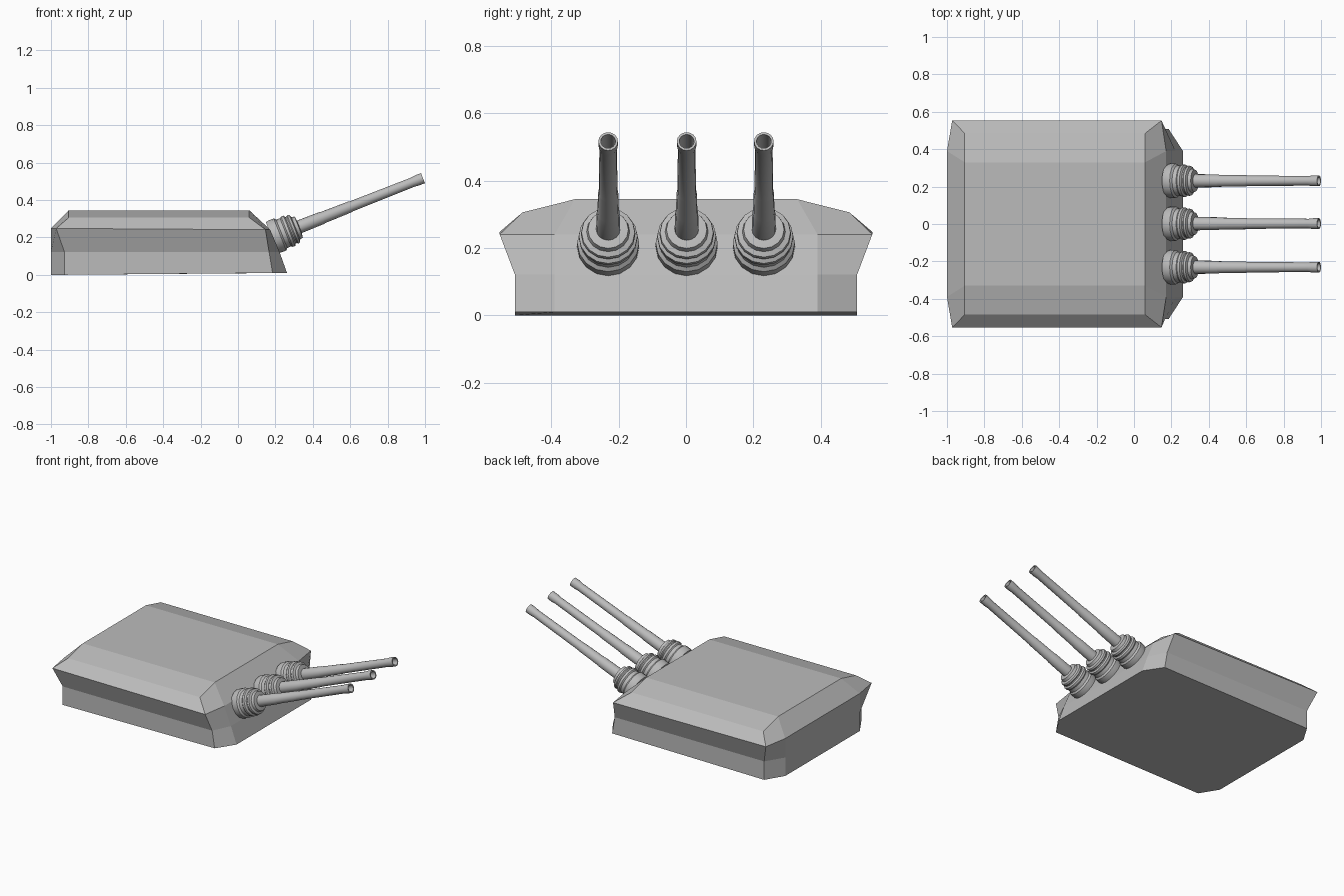
import bpy, bmesh, math
from mathutils import Matrix

if "Cube" in bpy.data.objects:
    bpy.data.objects.remove(bpy.data.objects["Cube"])

grey = bpy.data.materials.new("light_grey_metal")
grey.diffuse_color = (0.5, 0.5, 0.5, 1)
grey.use_nodes = True
grey.node_tree.nodes["Principled BSDF"].inputs["Base Color"].default_value = grey.diffuse_color


def finish(bm, name, smooth=False):
    bmesh.ops.recalc_face_normals(bm, faces=bm.faces[:])
    me = bpy.data.meshes.new(name)
    bm.to_mesh(me)
    bm.free()
    me.materials.append(grey)
    ob = bpy.data.objects.new(name, me)
    bpy.context.collection.objects.link(ob)
    if smooth:
        me.shade_smooth()
        me.set_sharp_from_angle(angle=math.radians(32))
    return ob


# Armoured house: stacked eight-sided rings, each given as a half outline
# (front inner, front corner, rear corner, rear inner) and mirrored in y
def ring(bm, half):
    pts = half + [(x, -y, z) for x, y, z in reversed(half)]
    return [bm.verts.new(p) for p in pts]


bm = bmesh.new()
levels = [
    [(0.262, 0.39, 0.01), (0.185, 0.508, 0.01), (-0.928, 0.508, 0.0), (-1.0, 0.39, 0.0)],
    [(0.222, 0.39, 0.122), (0.166, 0.508, 0.122), (-0.928, 0.508, 0.122), (-1.0, 0.39, 0.122)],
    [(0.172, 0.39, 0.241), (0.147, 0.553, 0.241), (-0.972, 0.553, 0.248), (-1.0, 0.39, 0.248)],
    [(0.06, 0.33, 0.345), (0.06, 0.485, 0.306), (-0.905, 0.485, 0.306), (-0.905, 0.33, 0.345)],
]
rings = [ring(bm, h) for h in levels]
for a, b in zip(rings, rings[1:]):
    for i in range(8):
        j = (i + 1) % 8
        bm.faces.new((a[i], a[j], b[j], b[i]))
bm.faces.new(rings[0])
# Roof: flat centre with a sloped strip on each side
t = rings[-1]
bm.faces.new((t[0], t[1], t[2], t[3]))
bm.faces.new((t[4], t[5], t[6], t[7]))
bm.faces.new((t[0], t[3], t[4], t[7]))
finish(bm, "turret_house")


# Lathed parts: (distance along gun, radius) profiles spun round the gun axis
def lathe(name, profile, y, sides=16):
    bm = bmesh.new()
    loops = []
    for s, r in profile:
        loops.append([bm.verts.new((s, r * math.cos(2 * math.pi * k / sides),
                                    r * math.sin(2 * math.pi * k / sides)))
                      for k in range(sides)])
    for a, b in zip(loops, loops[1:]):
        for k in range(sides):
            n = (k + 1) % sides
            bm.faces.new((a[k], a[n], b[n], b[k]))
    bm.faces.new(loops[0])
    bm.faces.new(loops[-1])
    tilt = Matrix.Translation((0.2, y, 0.206)) @ Matrix.Rotation(math.radians(-21.5), 4, 'Y')
    bm.transform(tilt)
    finish(bm, name, True)


bag = [(-0.02, 0.088), (-0.006, 0.092), (0.026, 0.092), (0.036, 0.082), (0.058, 0.08),
       (0.066, 0.087), (0.08, 0.087), (0.087, 0.076), (0.094, 0.076), (0.1, 0.081),
       (0.111, 0.079), (0.117, 0.064), (0.134, 0.06), (0.138, 0.034)]
barrel = [(0.12, 0.036), (0.27, 0.034), (0.275, 0.032), (0.43, 0.030), (0.435, 0.028),
          (0.79, 0.026), (0.815, 0.029), (0.848, 0.029), (0.848, 0.022), (0.7, 0.021)]
for label, y in (("left", 0.231), ("centre", 0.002), ("right", -0.231)):
    lathe("blast_bag_" + label, bag, y)
    lathe("gun_barrel_" + label, barrel, y)
